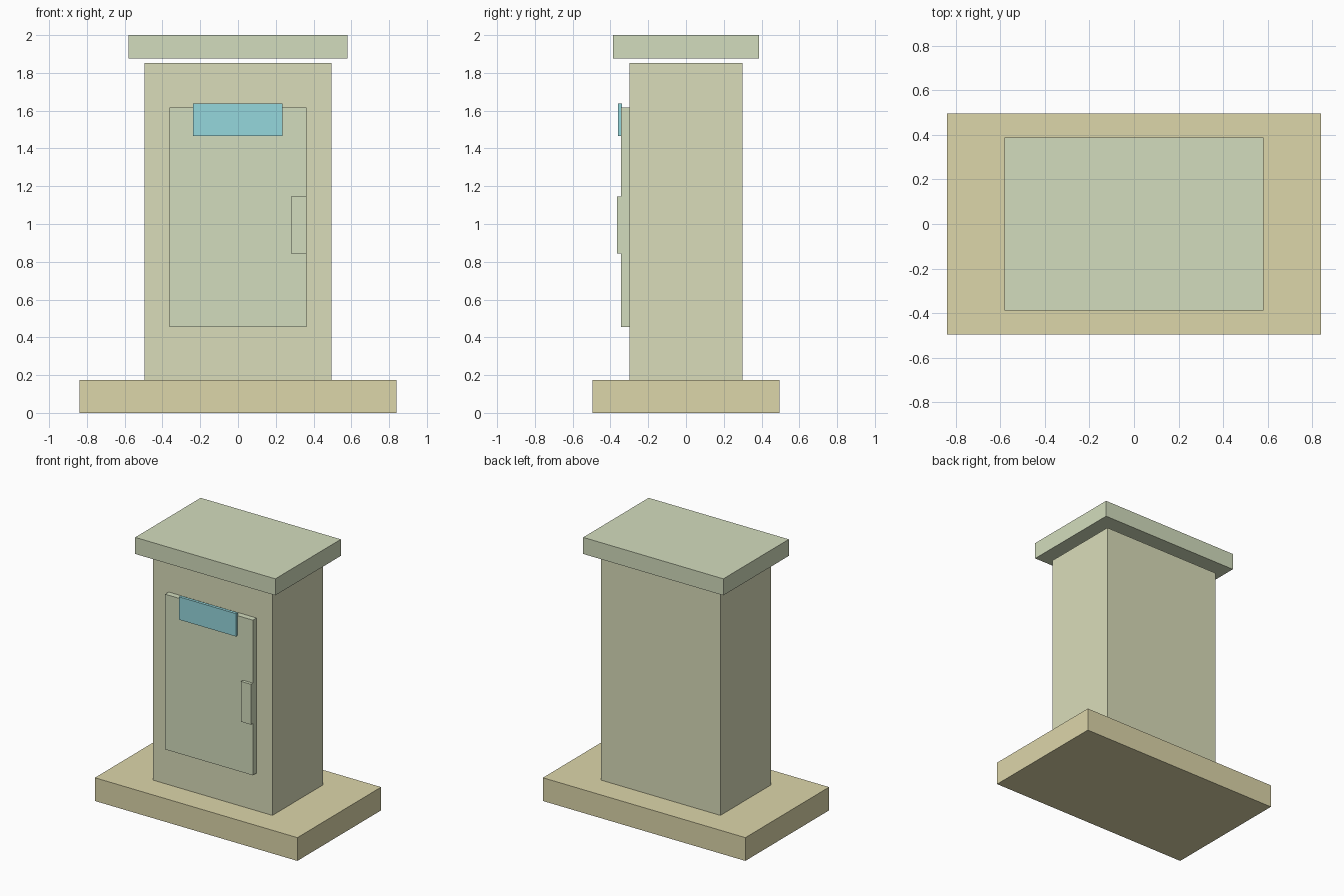
import bpy
import bmesh
from mathutils import Vector

if "Cube" in bpy.data.objects:
    bpy.data.objects.remove(bpy.data.objects["Cube"])


def material(name, rgb):
    m = bpy.data.materials.new(name)
    m.diffuse_color = (*rgb, 1.0)
    m.use_nodes = True
    m.node_tree.nodes["Principled BSDF"].inputs["Base Color"].default_value = m.diffuse_color
    return m


def box(name, lo, hi, mat):
    lo, hi = Vector(lo), Vector(hi)
    size, mid = hi - lo, (lo + hi) / 2
    bm = bmesh.new()
    bmesh.ops.create_cube(bm, size=1)
    bmesh.ops.scale(bm, vec=size, verts=bm.verts)
    mesh = bpy.data.meshes.new(name)
    bm.to_mesh(mesh)
    bm.free()
    mesh.materials.append(mat)
    ob = bpy.data.objects.new(name, mesh)
    ob.location = mid
    bpy.context.collection.objects.link(ob)
    return ob


sand = material("sand", (0.72, 0.67, 0.40))
olive = material("pale_olive", (0.70, 0.72, 0.49))
sage = material("pale_sage", (0.65, 0.72, 0.51))
blue = material("light_blue", (0.30, 0.68, 0.72))

# Plinth and cabinet
box("base", (-0.838, -0.495, 0), (0.838, 0.495, 0.174), sand)
box("cabinet", (-0.495, -0.30, 0.174), (0.495, 0.30, 1.852), olive)

# Overhanging roof, floating just above the cabinet
box("roof", (-0.58, -0.387, 1.876), (0.58, 0.387, 2.0), sage)

# Front door with handle and display panel
box("door", (-0.363, -0.343, 0.455), (0.363, -0.30, 1.616), sage)
box("handle", (0.281, -0.366, 0.843), (0.363, -0.343, 1.145), sage)
box("display", (-0.237, -0.36, 1.466), (0.235, -0.338, 1.637), blue)
